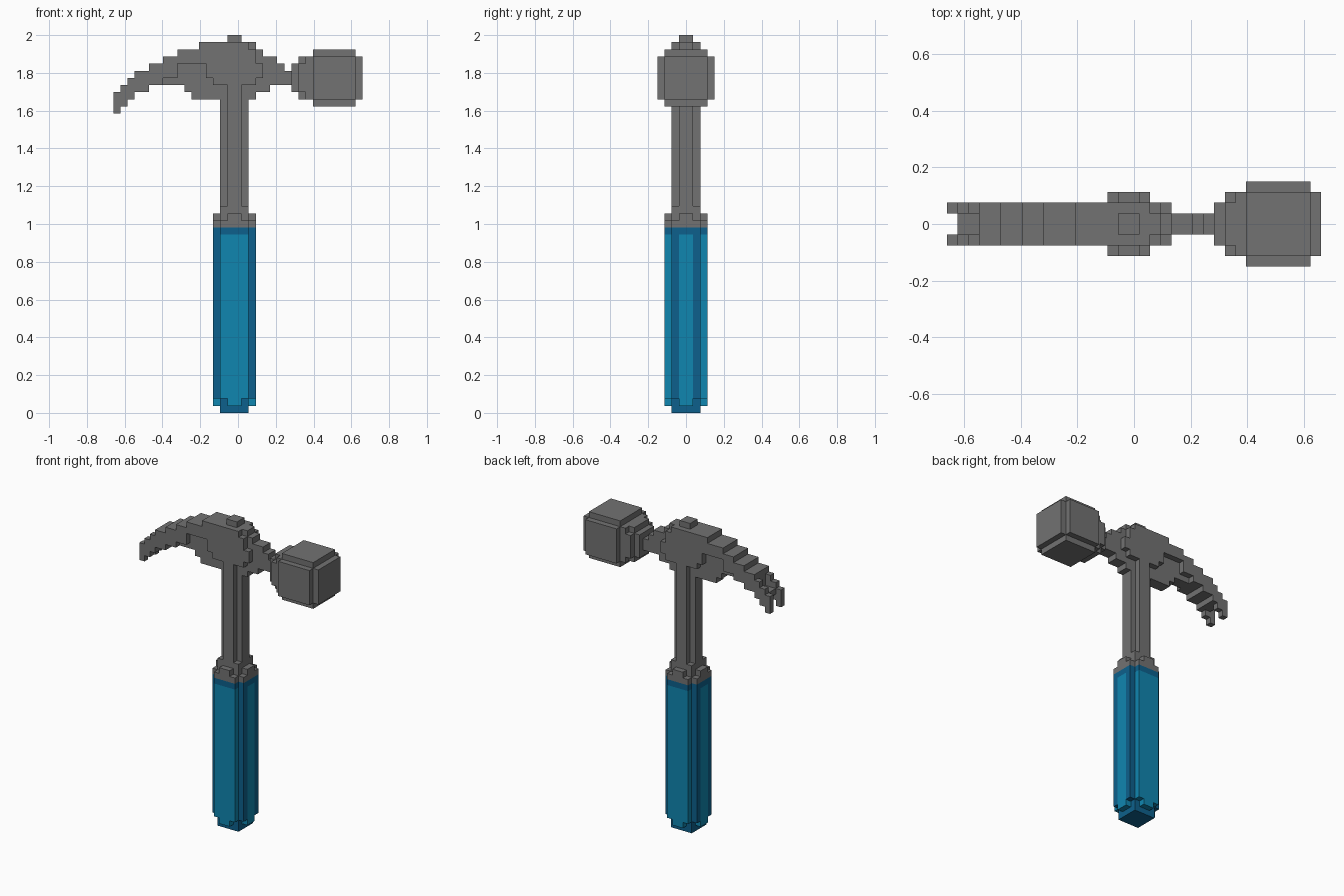
import bpy, bmesh
from mathutils import Vector

cube = bpy.data.objects.get("Cube")
if cube:
    bpy.data.objects.remove(cube, do_unlink=True)

U = 2 / 53          # size of one block
MID_X = 17.5        # block column at x = 0


def material(name, rgb):
    m = bpy.data.materials.new(name)
    m.use_nodes = True
    m.diffuse_color = (*rgb, 1)
    bsdf = next(n for n in m.node_tree.nodes if n.type == 'BSDF_PRINCIPLED')
    bsdf.inputs["Base Color"].default_value = (*rgb, 1)
    return m


STEEL = material("steel grey", (0.17, 0.17, 0.17))
LIGHT = material("light blue", (0.005, 0.24, 0.435))
DARK = material("dark blue", (0.004, 0.118, 0.265))

cells = {}          # (x, y, z) -> (part, material)


def fill(part, mat, x0, x1, half_y, z0, z1, inner_y=0):
    """Fill a block region mirrored in y; inner_y leaves a gap in the middle."""
    for x in range(x0, x1):
        for z in range(z0, z1):
            for y in range(inner_y, half_y):
                cells[x, y, z] = cells[x, -1 - y, z] = (part, mat)


# Grip: dark core with raised light panels and a dark band on top
fill("grip", DARK, 15, 19, 2, 0, 26)
fill("grip", DARK, 14, 20, 2, 2, 26)
fill("grip", LIGHT, 15, 19, 3, 2, 25, 2)
fill("grip", DARK, 15, 19, 3, 25, 26, 2)
for x in (14, 19):
    fill("grip", LIGHT, x, x + 1, 1, 1, 25)
fill("grip", LIGHT, 16, 18, 3, 1, 2, 2)

# Collar: full ring, notched ring, small square cap
fill("collar", STEEL, 14, 20, 2, 26, 27)
fill("collar", STEEL, 15, 19, 3, 26, 27)
fill("collar", STEEL, 14, 20, 1, 27, 28)
fill("collar", STEEL, 16, 18, 3, 27, 28)
fill("collar", STEEL, 15, 19, 2, 27, 29)

# Shaft: plus-shaped section
fill("shaft", STEEL, 15, 19, 1, 29, 46)
fill("shaft", STEEL, 16, 18, 2, 29, 46)

# Claw: stepped arc, (x0, x1, bottom, top)
for x0, x1, z0, z1 in ((3, 5, 45, 48), (5, 7, 46, 49), (7, 9, 47, 50), (9, 12, 49, 51)):
    fill("claw", STEEL, x0, x1, 2, z0, z1)
for x in range(3):
    fill("claw", STEEL, x, x + 1, 2, 42 + x, 45 + x, 1)
fill("claw", STEEL, 1, 3, 1, 44, 45)
# Thinner web under the claw
for x0, x1, z0, z1 in ((7, 9, 46, 47), (9, 10, 46, 49), (10, 11, 45, 49), (11, 12, 44, 49)):
    fill("claw", STEEL, x0, x1, 1, z0, z1)

# Head body: thick stepped plate over a thin core, with the shaft end on top
fill("head_body", STEEL, 12, 20, 1, 44, 52)
for x0, x1, z0, z1 in ((12, 13, 49, 52), (13, 14, 47, 52), (14, 19, 46, 52),
                       (19, 20, 46, 51), (20, 21, 47, 49)):
    fill("head_body", STEEL, x0, x1, 2, z0, z1)
fill("head_body", STEEL, 16, 18, 1, 52, 53)

# Neck: thin taper to the striking head
for x0, x1, z0, z1 in ((20, 21, 45, 51), (21, 22, 45, 50), (22, 23, 46, 50),
                       (23, 24, 46, 49), (24, 25, 46, 48)):
    fill("neck", STEEL, x0, x1, 1, z0, z1)

# Striking head: rounded block stepping out from the neck
for x0, x1, half_y, z0, z1 in ((25, 26, 2, 45, 49), (26, 27, 3, 45, 49), (26, 27, 2, 44, 50),
                               (27, 35, 3, 44, 50), (28, 34, 4, 44, 50), (28, 34, 3, 43, 51)):
    fill("striking_head", STEEL, x0, x1, half_y, z0, z1)


def build(part):
    """Skin the outer sides of a part's blocks and merge coplanar faces."""
    mats = []
    bm = bmesh.new()
    for cell, (name, mat) in cells.items():
        if name != part:
            continue
        if mat not in mats:
            mats.append(mat)
        for axis in range(3):
            for side in (0, 1):
                near = list(cell)
                near[axis] += 2 * side - 1
                if tuple(near) in cells:
                    continue
                a, b = (axis + 1) % 3, (axis + 2) % 3
                corners = []
                for da, db in ((0, 0), (1, 0), (1, 1), (0, 1)):
                    p = Vector(cell)
                    p[axis] += side
                    p[a] += da
                    p[b] += db
                    corners.append(bm.verts.new(((p.x - MID_X) * U, p.y * U, p.z * U)))
                face = bm.faces.new(corners if side else corners[::-1])
                face.material_index = mats.index(mat)
    bmesh.ops.remove_doubles(bm, verts=bm.verts, dist=U * 0.01)
    bmesh.ops.dissolve_limit(bm, angle_limit=0.01, verts=bm.verts, edges=bm.edges,
                             delimit={'MATERIAL'})
    mesh = bpy.data.meshes.new(part)
    bm.to_mesh(mesh)
    bm.free()
    for m in mats:
        mesh.materials.append(m)
    bpy.context.collection.objects.link(bpy.data.objects.new(part, mesh))


for part in dict.fromkeys(name for name, _ in cells.values()):
    build(part)
